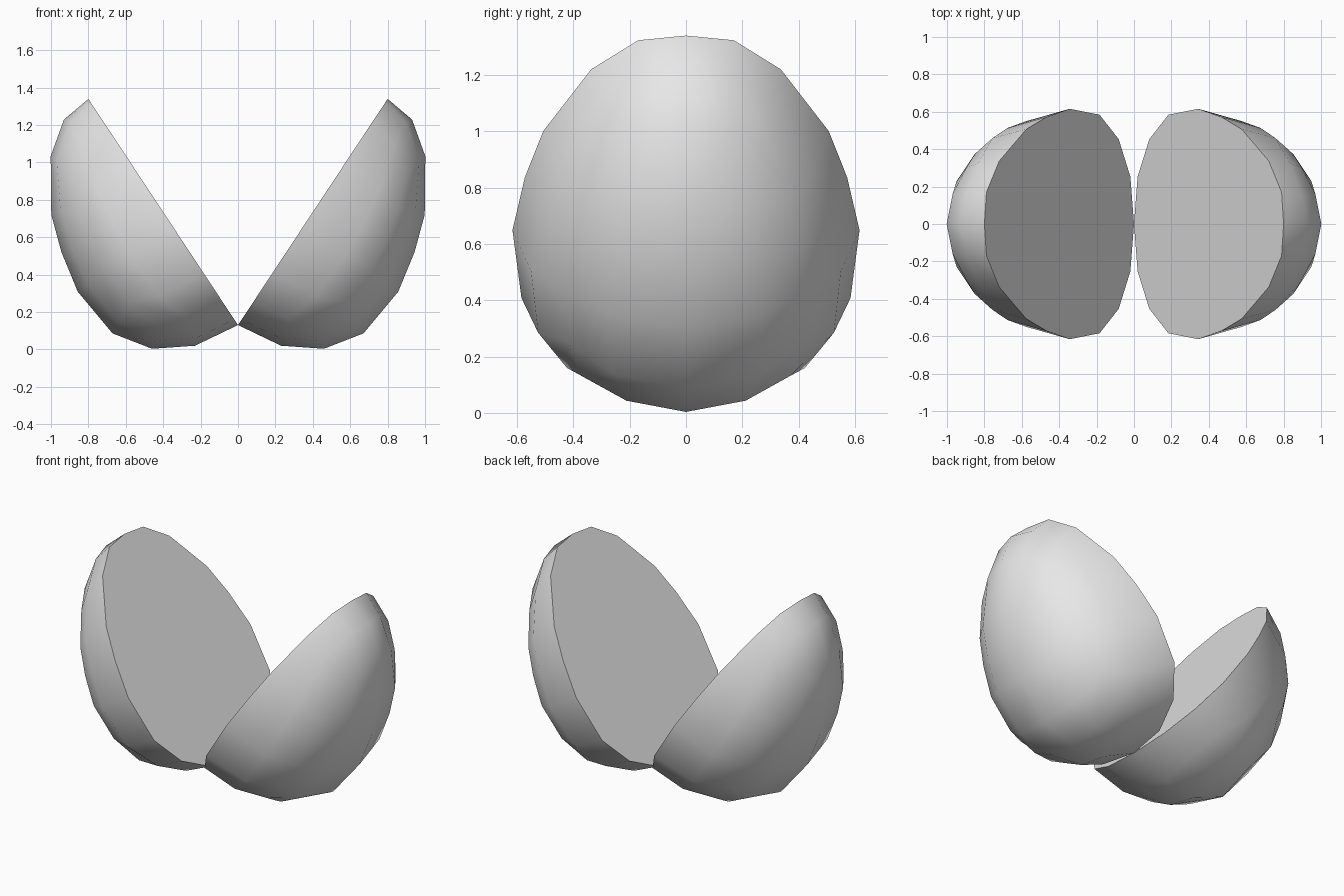
import bpy, bmesh, math
from mathutils import Vector

if "Cube" in bpy.data.objects:
    bpy.data.objects.remove(bpy.data.objects["Cube"])

# Egg profile from blunt end to tip: (distance along axis, radius)
PROFILE = [(0, 0), (0.035, 0.253), (0.148, 0.453), (0.333, 0.584), (0.622, 0.616),
           (0.847, 0.572), (1.043, 0.507), (1.306, 0.337), (1.43, 0.17), (1.45, 0)]
LAST = len(PROFILE) - 1
HINGE = Vector((0, 0, 0.13))
AXIS = Vector((0.5517, 0, 0.834))
OUT = Vector((0.834, 0, -0.5517))

grey = bpy.data.materials.new("plain grey")
grey.use_nodes = True
grey.diffuse_color = (0.8, 0.8, 0.8, 1)
grey.node_tree.nodes["Principled BSDF"].inputs["Base Color"].default_value = (0.8, 0.8, 0.8, 1)


def corner(a, b):
    """How far a point of the square sits towards its diagonal, 0 to 1."""
    m = max(abs(a), abs(b))
    return (math.hypot(a, b) / m - 1) / 0.414 if m else 0


def place(a, b, u, side):
    """Point on the egg at profile position u, in the direction (a, b)."""
    i = min(int(u), LAST - 1)
    t, r = Vector(PROFILE[i]).lerp(Vector(PROFILE[i + 1]), u - i)
    ang = math.atan2(b, a)
    p = HINGE + AXIS * t + OUT * r * math.cos(ang) + Vector((0, r * math.sin(ang), 0))
    p.x *= side
    return p


def add_grid(bm, rows):
    """Join rows of points with quads."""
    verts = [[bm.verts.new(p) for p in row] for row in rows]
    for r0, r1 in zip(verts, verts[1:]):
        for i in range(len(r0) - 1):
            bm.faces.new((r0[i], r0[i + 1], r1[i + 1], r1[i]))


def egg_half(name, side):
    bm = bmesh.new()
    # Square-gridded blunt end and tip
    across = (-1, -0.5, 0, 0.5, 1)
    for tip in (False, True):
        rows = []
        for a in (0, 0.5, 1):
            row = []
            for b in across:
                u = 2 * max(a, abs(b)) * (1 + 0.26 * corner(a, b))
                row.append(place(a, b, LAST - u if tip else u, side))
            rows.append(row)
        add_grid(bm, rows)
    # Side wall between the two ends
    rim = [(0, -1), (0.5, -1)] + [(1, b) for b in across] + [(0.5, 1), (0, 1)]
    add_grid(bm, [[place(a, b, k + 0.52 * corner(a, b) * (4.5 - k) / 2.5, side)
                   for a, b in rim] for k in range(2, 8)])
    bmesh.ops.remove_doubles(bm, verts=bm.verts[:], dist=0.001)
    # Flat cut face
    bmesh.ops.holes_fill(bm, edges=[e for e in bm.edges if e.is_boundary], sides=0)
    bmesh.ops.recalc_face_normals(bm, faces=bm.faces[:])
    mesh = bpy.data.meshes.new(name)
    bm.to_mesh(mesh)
    bm.free()
    mesh.materials.append(grey)
    obj = bpy.data.objects.new(name, mesh)
    bpy.context.collection.objects.link(obj)
    bpy.ops.object.select_all(action='DESELECT')
    obj.select_set(True)
    bpy.context.view_layer.objects.active = obj
    bpy.ops.object.shade_smooth_by_angle(angle=math.radians(50))


egg_half("left_shell_half", 1)
egg_half("right_shell_half", -1)
